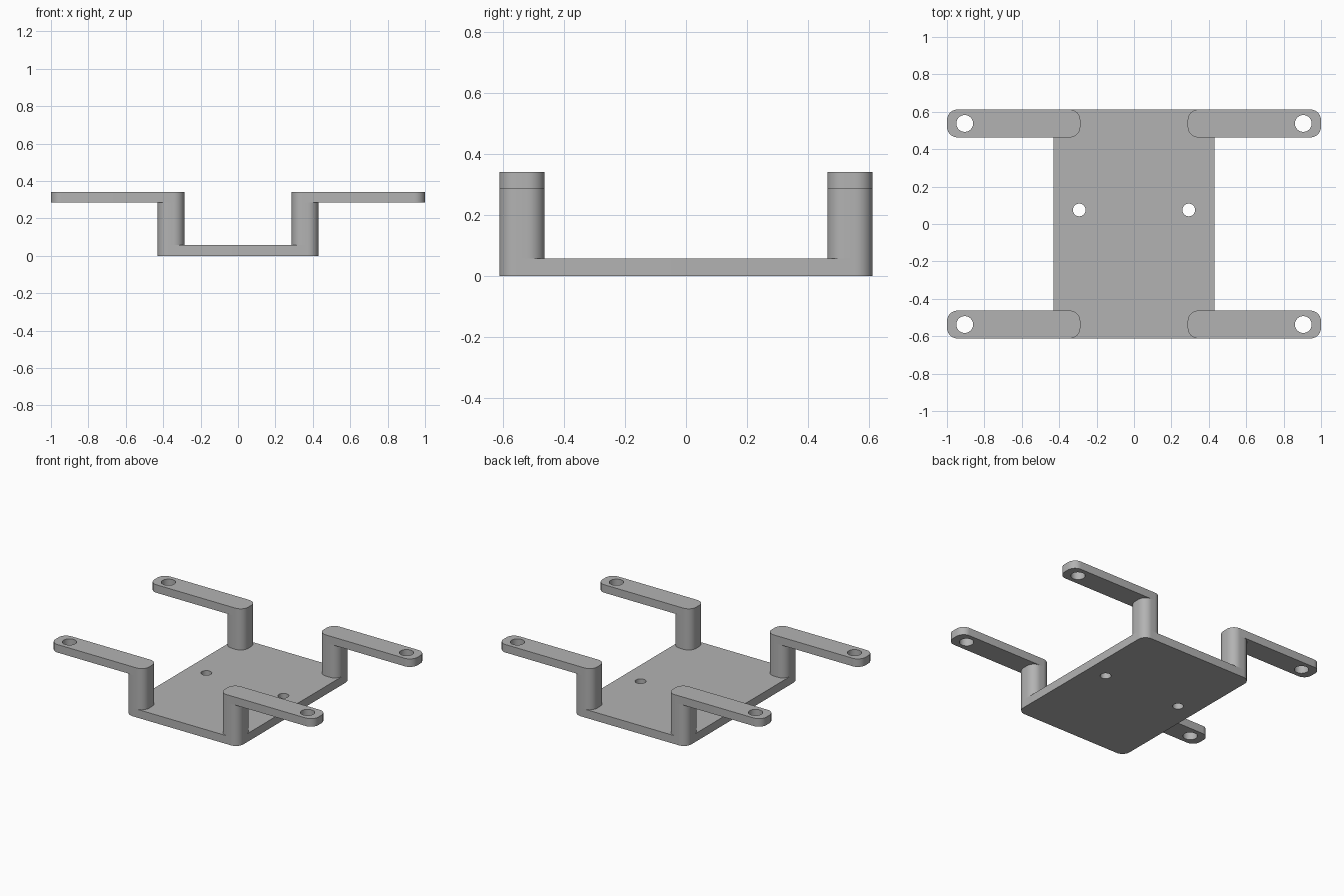
import bpy, bmesh, math

cube = bpy.data.objects.get("Cube")
if cube:
    bpy.data.objects.remove(cube, do_unlink=True)

grey = bpy.data.materials.new("plain grey")
grey.use_nodes = True
colour = (0.45, 0.45, 0.45, 1)
grey.diffuse_color = colour
grey.node_tree.nodes["Principled BSDF"].inputs["Base Color"].default_value = colour

HALF_X, HALF_Y = 0.43, 0.612      # base plate
INNER_X, WIDTH = 0.287, 0.149     # post inner side, arm width
PLATE_TOP, ARM_BOTTOM, ARM_TOP = 0.057, 0.285, 0.34
RADIUS = 0.057


def rounded_rect(x0, x1, y0, y1, r=RADIUS, steps=10):
    pts = []
    corners = [(x1 - r, y1 - r), (x0 + r, y1 - r), (x0 + r, y0 + r), (x1 - r, y0 + r)]
    for i, (cx, cy) in enumerate(corners):
        for s in range(steps + 1):
            a = (i + s / steps) * math.pi / 2
            pts.append((cx + r * math.cos(a), cy + r * math.sin(a)))
    return pts


def circle(cx, cy, r, n=32):
    return [(cx + r * math.cos(math.tau * i / n), cy + r * math.sin(math.tau * i / n))
            for i in range(n)]


def slab(name, loops, z0, z1, capped=True):
    """Extrude an outline, with any further loops as through holes."""
    bm = bmesh.new()
    rims = []
    for z in (z0, z1):
        edges, rings = [], []
        for pts in loops:
            ring = [bm.verts.new((x, y, z)) for x, y in pts]
            edges += [bm.edges.new((ring[i - 1], ring[i])) for i in range(len(ring))]
            rings.append(ring)
        if capped:
            bmesh.ops.triangle_fill(bm, edges=edges, use_beauty=True,
                                    normal=(0, 0, 1))
        rims.append(rings)
    for low, high in zip(*rims):
        for i in range(len(low)):
            bm.faces.new((low[i - 1], low[i], high[i], high[i - 1]))
    bmesh.ops.recalc_face_normals(bm, faces=bm.faces)
    if not capped and sum(f.normal.dot(f.calc_center_median() - low[0].co) for f in bm.faces) < 0:
        bmesh.ops.reverse_faces(bm, faces=bm.faces)
    mesh = bpy.data.meshes.new(name)
    bm.to_mesh(mesh)
    bm.free()
    mesh.materials.append(grey)
    obj = bpy.data.objects.new(name, mesh)
    bpy.context.collection.objects.link(obj)
    bpy.ops.object.select_all(action="DESELECT")
    obj.select_set(True)
    bpy.context.view_layer.objects.active = obj
    bpy.ops.object.shade_smooth_by_angle(angle=math.radians(30))


# Base plate with two screw holes
slab("base_plate", [rounded_rect(-HALF_X, HALF_X, -HALF_Y, HALF_Y),
                    circle(-0.293, 0.075, 0.034), circle(0.293, 0.075, 0.034)],
     0, PLATE_TOP)

# Four corner posts, each carrying an outward arm with a mounting hole
for side, sx in (("left", 1), ("right", -1)):
    for end, sy in (("front", -1), ("back", 1)):
        ys = sorted((sy * HALF_Y, sy * (HALF_Y - WIDTH)))
        post_x = sorted((sx * INNER_X, sx * HALF_X))
        arm_x = sorted((sx * INNER_X, sx * 1.0))
        slab(f"{end}_{side}_post", [rounded_rect(*post_x, *ys)],
             PLATE_TOP, ARM_BOTTOM, capped=False)
        slab(f"{end}_{side}_arm", [rounded_rect(*arm_x, *ys),
                                   circle(sx * 0.905, sy * (HALF_Y - WIDTH / 2), 0.045)],
             ARM_BOTTOM, ARM_TOP)
